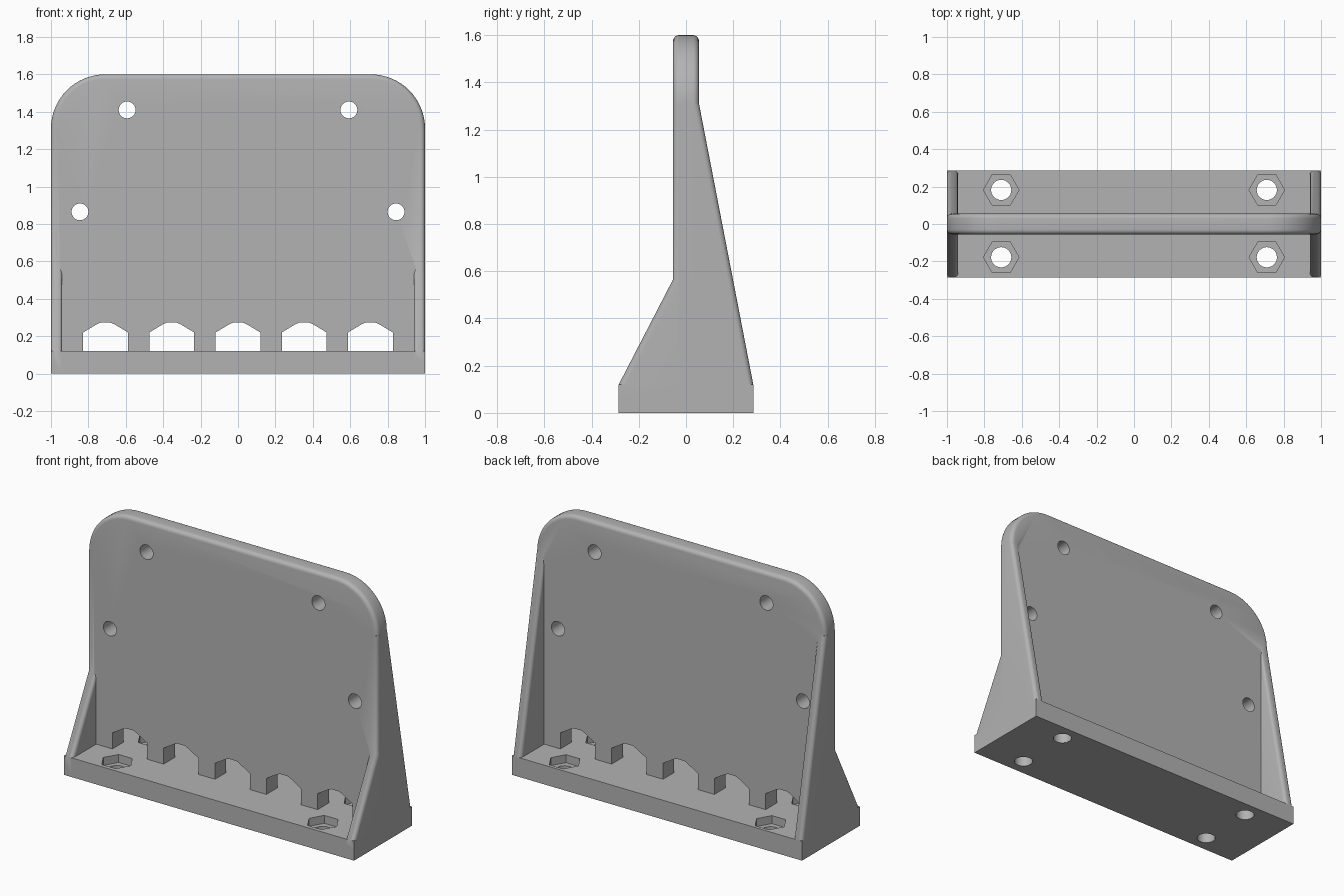
import bpy, bmesh, math
from mathutils import Vector

if "Cube" in bpy.data.objects:
    bpy.data.objects.remove(bpy.data.objects["Cube"])

grey = bpy.data.materials.new("light grey plastic")
grey.use_nodes = True
colour = (0.45, 0.45, 0.45, 1)
grey.diffuse_color = colour
grey.node_tree.nodes["Principled BSDF"].inputs["Base Color"].default_value = colour

DEPTH, HEIGHT = 0.285, 1.6      # half depth of the foot, full height
BASE, HALF, WALL = 0.12, 0.055, 0.06  # foot height, half plate, gusset wall
CORNER, FILLET = 0.29, 0.025


def prism(name, outline, place, low, high, rounded=None):
    """Extrude a 2D outline from low to high; place(u, v, w) gives the point."""
    bm = bmesh.new()
    bottom = [bm.verts.new(place(u, v, low)) for u, v in outline]
    top = [bm.verts.new(place(u, v, high)) for u, v in outline]
    bm.faces.new(bottom)
    bm.faces.new(top)
    n = len(outline)
    for i in range(n):
        j = (i + 1) % n
        bm.faces.new((bottom[i], bottom[j], top[j], top[i]))
    bmesh.ops.recalc_face_normals(bm, faces=bm.faces)
    if rounded:
        edges = [e for e in bm.edges if rounded(*[v.co for v in e.verts])]
        bmesh.ops.bevel(bm, geom=edges, offset=FILLET, segments=5,
                        profile=0.5, affect='EDGES', clamp_overlap=True)
    mesh = bpy.data.meshes.new(name)
    bm.to_mesh(mesh)
    bm.free()
    mesh.materials.append(grey)
    obj = bpy.data.objects.new(name, mesh)
    bpy.context.collection.objects.link(obj)
    return obj


def along_x(u, v, w):
    return Vector((w, u, v))


def along_y(u, v, w):
    return Vector((u, w, v))


def along_z(u, v, w):
    return Vector((u, v, w))


def ring(cx, cy, radius, sides):
    return [(cx + radius * math.cos(math.tau * i / sides),
             cy + radius * math.sin(math.tau * i / sides)) for i in range(sides)]


def combine(target, other, operation):
    mod = target.modifiers.new(operation.lower(), 'BOOLEAN')
    mod.object, mod.operation, mod.solver = other, operation, 'EXACT'
    bpy.context.view_layer.objects.active = target
    bpy.ops.object.modifier_apply(modifier=mod.name)
    bpy.data.objects.remove(other)


# Upright plate with big rounded top corners and softened rim
arc = [(1 - CORNER + CORNER * math.cos(math.pi / 2 * i / 16),
        HEIGHT - CORNER + CORNER * math.sin(math.pi / 2 * i / 16)) for i in range(17)]
outline = [(-1, 0), (1, 0)] + arc + [(-x, z) for x, z in reversed(arc)]
bracket = prism("mounting_bracket", outline, along_y, -HALF, HALF,
                lambda a, b: abs(a.y - b.y) < 1e-4 and max(a.z, b.z) > 0.01)

# Foot slab
foot = prism("foot", [(-1, -DEPTH), (1, -DEPTH), (1, DEPTH), (-1, DEPTH)],
             along_z, 0, BASE)
combine(bracket, foot, 'UNION')

# Side gussets, steep behind and short in front
side = [(-DEPTH, 0), (DEPTH, 0), (DEPTH, BASE), (HALF, HEIGHT - CORNER),
        (-HALF, HEIGHT - CORNER), (-HALF, 0.565), (-DEPTH, BASE)]
for s in (-1, 1):
    gusset = prism("gusset", side, along_x, s * (1 - WALL), s,
                   lambda a, b: abs(a.x - b.x) < 1e-4 and abs(a.z - b.z) > 0.2)
    combine(bracket, gusset, 'UNION')

# Row of cable openings above the foot
for i in range(-2, 3):
    c = i * 0.354
    opening = [(c - 0.12, BASE), (c + 0.12, BASE), (c + 0.12, 0.22),
               (c + 0.045, 0.265), (c + 0.025, 0.273), (c - 0.025, 0.273),
               (c - 0.045, 0.265), (c - 0.12, 0.22)]
    combine(bracket, prism("opening", opening, along_y, -0.1, 0.1), 'DIFFERENCE')

for s in (-1, 1):
    # Screw holes through the plate
    for x, z in ((0.593, 1.41), (0.845, 0.865)):
        hole = prism("screw_hole", ring(s * x, z, 0.045, 32), along_y, -0.5, 0.5)
        combine(bracket, hole, 'DIFFERENCE')
    # Bolt holes with hexagonal nut pockets in the foot
    for y in (-0.178, 0.182):
        bolt = prism("bolt_hole", ring(s * 0.71, y, 0.054, 32), along_z, -0.1, 0.2)
        combine(bracket, bolt, 'DIFFERENCE')
        nut = prism("nut_pocket", ring(s * 0.71, y, 0.095, 6), along_z, 0.07, 0.2)
        combine(bracket, nut, 'DIFFERENCE')

bpy.ops.object.select_all(action='DESELECT')
bracket.select_set(True)
bpy.context.view_layer.objects.active = bracket
bpy.ops.object.shade_smooth_by_angle(angle=math.radians(30))
